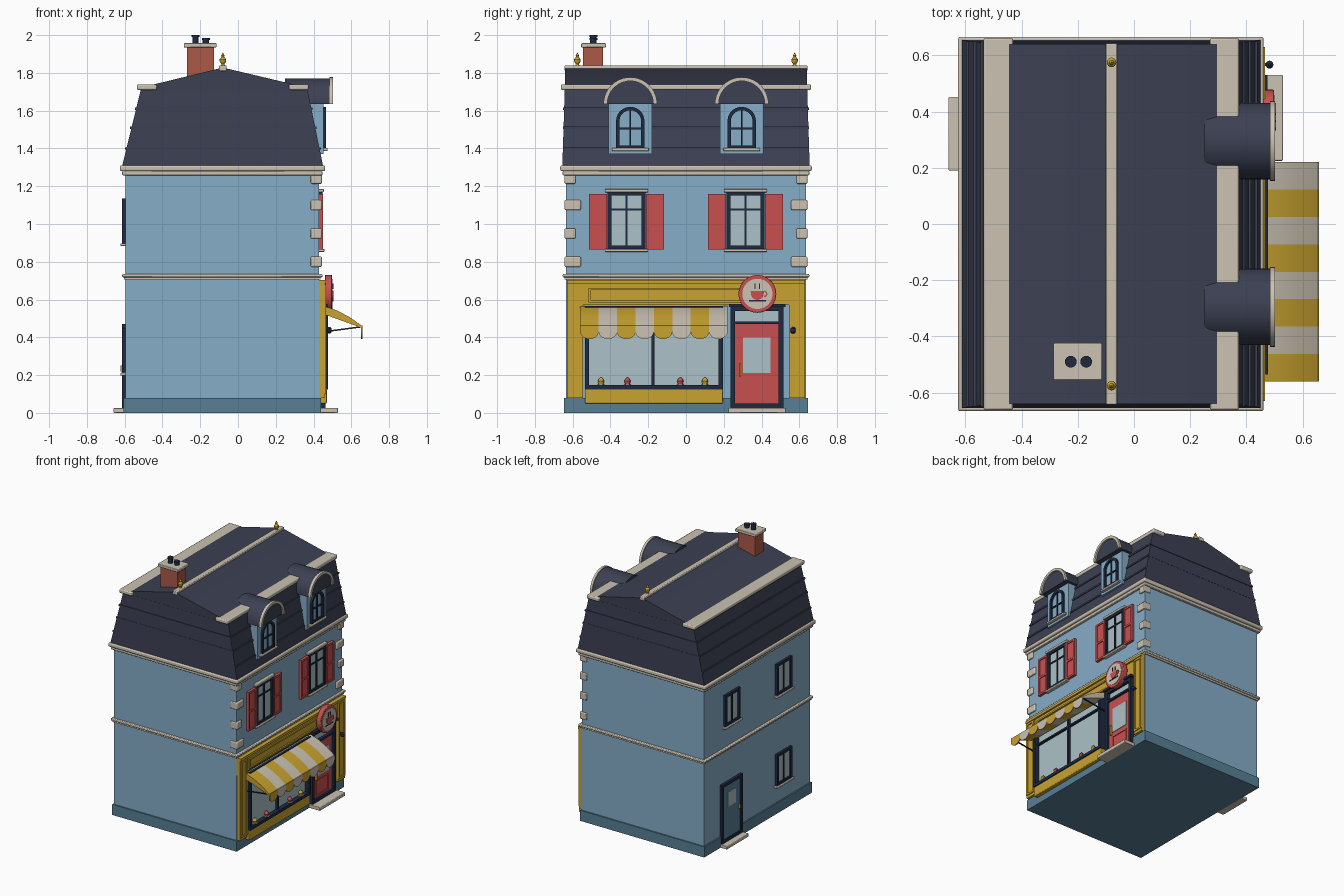
import bpy, bmesh
from math import pi, cos, sin, radians
from mathutils import Vector

cube = bpy.data.objects.get("Cube")
if cube:
    bpy.data.objects.remove(cube, do_unlink=True)


def material(name, rgb):
    lin = [((c / 255 + 0.055) / 1.055) ** 2.4 for c in rgb]
    m = bpy.data.materials.new(name)
    m.use_nodes = True
    m.diffuse_color = (*lin, 1)
    node = next(n for n in m.node_tree.nodes if n.type == "BSDF_PRINCIPLED")
    node.inputs["Base Color"].default_value = (*lin, 1)
    node.inputs["Roughness"].default_value = 0.7
    return m


WALL = material("wall blue", (134, 173, 200))
PLINTH = material("plinth blue", (88, 128, 150))
CREAM = material("cream stone", (203, 194, 178))
SLATE = material("roof slate", (60, 64, 82))
NAVY = material("navy trim", (31, 42, 64))
YELLOW = material("shop yellow", (201, 163, 48))
RED = material("shutter red", (200, 80, 80))
GLASS = material("window glass", (172, 194, 200))
BRICK = material("chimney brick", (172, 88, 70))

FRONT, BACK, HALF = 0.43, -0.595, 0.635      # wall faces
parts = []


def finish(bm, name, mat, bevel=0):
    bmesh.ops.recalc_face_normals(bm, faces=bm.faces)
    me = bpy.data.meshes.new(name)
    bm.to_mesh(me)
    bm.free()
    me.materials.append(mat)
    ob = bpy.data.objects.new(name, me)
    bpy.context.collection.objects.link(ob)
    if bevel:
        mod = ob.modifiers.new("bevel", "BEVEL")
        mod.width, mod.segments = bevel, 2
    parts.append(ob)
    return ob


def prism(name, mat, pts, axis, a, b, bevel=0):
    """Extrude a profile: (y, z) along x, or (x, z) along y."""
    bm = bmesh.new()
    place = (lambda u, v: (a, u, v)) if axis == "x" else (lambda u, v: (u, a, v))
    face = bm.faces.new([bm.verts.new(place(u, v)) for u, v in pts])
    new = bmesh.ops.extrude_face_region(bm, geom=[face])["geom"]
    shift = Vector((b - a, 0, 0)) if axis == "x" else Vector((0, b - a, 0))
    bmesh.ops.translate(bm, vec=shift, verts=[g for g in new if isinstance(g, bmesh.types.BMVert)])
    return finish(bm, name, mat, bevel)


def box(name, mat, x, y, z, bevel=0):
    pts = [(y[0], z[0]), (y[1], z[0]), (y[1], z[1]), (y[0], z[1])]
    return prism(name, mat, pts, "x", x[0], x[1], bevel)


def panel(name, mat, yc, w, z0, z1, t, d=1, bevel=0):
    """Plate of width w standing t proud of the front (d=1) or back (d=-1) wall."""
    base = FRONT if d > 0 else BACK
    xs = sorted((base - 0.01 * d, base + t * d))
    return box(name, mat, xs, (yc - w / 2, yc + w / 2), (z0, z1), bevel)


def frame(name, mat, yc, w, z0, z1, b, t, d=1):
    for s in (-1, 1):
        panel(name + "_side", mat, yc + s * (w - b) / 2, b, z0, z1, t, d)
    panel(name + "_bottom", mat, yc, w, z0, z0 + b, t, d)
    panel(name + "_top", mat, yc, w, z1 - b, z1, t, d)


def band(name, mat, grow, z0, z1, bevel=0):
    box(name, mat, (BACK - grow, FRONT + grow), (-HALF - grow, HALF + grow), (z0, z1), bevel)


def arc(yc, zc, r, a=0.0, b=pi, n=20):
    return [(yc + r * cos(a + (b - a) * i / n), zc + r * sin(a + (b - a) * i / n)) for i in range(n + 1)]


def lathe(name, mat, at, rings, n=16):
    """Turned part: rings are (radius, height) around a vertical axis."""
    bm = bmesh.new()
    loops = [[bm.verts.new((at[0] + r * cos(2 * pi * i / n), at[1] + r * sin(2 * pi * i / n), at[2] + h))
              for i in range(n)] for r, h in rings]
    for lo, hi in zip(loops, loops[1:]):
        for i in range(n):
            bm.faces.new((lo[i], lo[(i + 1) % n], hi[(i + 1) % n], hi[i]))
    bm.faces.new(loops[0])
    bm.faces.new(loops[-1])
    finish(bm, name, mat)


def window(yc, w, z0, z1, d=1, crossbar=True):
    panel("window_glass", GLASS, yc, w - 0.02, z0 + 0.01, z1 - 0.01, 0.006, d)
    frame("window_frame", NAVY, yc, w, z0, z1, 0.02, 0.018, d)
    panel("window_mullion", NAVY, yc, 0.012, z0, z1, 0.012, d)
    if crossbar:
        zb = z0 + 0.68 * (z1 - z0)
        panel("window_crossbar", NAVY, yc, w, zb, zb + 0.01, 0.012, d)
    panel("window_sill", CREAM, yc, w + 0.03, z0 - 0.012, z0 + 0.003, 0.028, d, 0.004)


# Walls, plinth, belt course and cornice
band("walls", WALL, 0, 0.02, 1.3)
band("plinth", PLINTH, 0.01, 0, 0.08)
band("belt_lower", CREAM, 0.008, 0.705, 0.72)
band("belt_upper", CREAM, 0.018, 0.718, 0.735, 0.005)
band("cornice_lower", CREAM, 0.018, 1.258, 1.28, 0.004)
band("cornice_upper", CREAM, 0.031, 1.28, 1.31, 0.008)

# Mansard: a box with its top ring pulled in
LOW, TOP = 1.3, 1.71
mansard = box("mansard", SLATE, (-0.615, 0.452), (-0.655, 0.655), (LOW, TOP))
for v in mansard.data.vertices:
    if v.co.z > 1.5:
        v.co.x = -0.515 if v.co.x < 0 else 0.368
        v.co.y *= 0.98
for z in (1.4, 1.51, 1.61):
    k = (z - LOW) / (TOP - LOW)
    box("slate_course", SLATE, (-0.622 + 0.1 * k, 0.459 - 0.084 * k), (-0.65, 0.65), (z - 0.006, z + 0.006))
prism("upper_roof", SLATE, [(-0.515, 1.7), (0.368, 1.7), (0.368, 1.722), (-0.08, 1.828), (-0.515, 1.722)],
      "y", -0.641, 0.641)
for x0, x1 in ((-0.535, -0.43), (0.27, 0.373)):
    box("eave_trim", CREAM, (x0, x1), (-0.662, 0.662), (1.71, 1.739), 0.007)
box("ridge_cap", CREAM, (-0.1, -0.06), (-0.643, 0.643), (1.81, 1.84), 0.005)
for y in (-0.575, 0.575):
    lathe("finial", YELLOW, (-0.08, y, 1.835),
          [(0.012, 0), (0.008, 0.012), (0.017, 0.025), (0.017, 0.037), (0.007, 0.05), (0.009, 0.056), (0.001, 0.072)])

# Chimney
box("chimney", BRICK, (-0.27, -0.128), (-0.545, -0.44), (1.72, 1.94))
box("chimney_cap", CREAM, (-0.287, -0.114), (-0.555, -0.424), (1.935, 1.957), 0.004)
for x, h in ((-0.225, 0.05), (-0.17, 0.035)):
    lathe("chimney_pot", NAVY, (x, -0.49, 1.95), [(0.017, 0), (0.017, h - 0.01), (0.021, h - 0.01), (0.021, h)])

# Dormers and first floor windows
for s in (-1, 1):
    y = 0.295 * s
    box("dormer", WALL, (0.3, 0.452), (y - 0.115, y + 0.115), (1.37, 1.65))
    prism("dormer_hood", SLATE, arc(y, 1.635, 0.136), "x", 0.25, 0.49)
    prism("dormer_hood_rim", CREAM, arc(y, 1.635, 0.142) + arc(y, 1.635, 0.122, pi, 0), "x", 0.484, 0.502)
    outer, inner = arc(y, 1.545, 0.075), arc(y, 1.545, 0.057, pi, 0)
    z0 = 1.4
    prism("dormer_window_frame", NAVY, [(y + 0.075, z0)] + outer + [(y - 0.075, z0), (y - 0.057, z0)]
          + inner + [(y + 0.057, z0)], "x", 0.44, 0.466)
    box("dormer_window_mullion", NAVY, (0.44, 0.46), (y - 0.005, y + 0.005), (z0, 1.61))
    box("dormer_window_crossbar", NAVY, (0.44, 0.46), (y - 0.07, y + 0.07), (1.5, 1.51))
    box("dormer_window_rail", NAVY, (0.44, 0.464), (y - 0.075, y + 0.075), (z0, z0 + 0.016))
    box("dormer_sill", CREAM, (0.44, 0.475), (y - 0.098, y + 0.098), (1.387, 1.402), 0.004)

    y = 0.315 * s
    window(y, 0.2, 0.865, 1.17)
    panel("window_lintel", CREAM, y, 0.23, 1.168, 1.186, 0.024, 1, 0.004)
    for side in (-1, 1):
        ys = y + side * 0.151
        panel("shutter", RED, ys, 0.094, 0.865, 1.16, 0.014)
        frame("shutter_frame", RED, ys, 0.094, 0.865, 1.16, 0.014, 0.02)
        panel("shutter_rail", RED, ys, 0.09, 1.0, 1.015, 0.02)

    # Corner quoins, long and short in turn
    for i, z in enumerate((0.8, 0.95, 1.1, 1.24)):
        ys = sorted((s * (0.585 - 0.028 * ((i + 1) % 2)), s * 0.643))
        box("quoin", CREAM, (0.385, 0.444), ys, (z - 0.027, min(z + 0.027, 1.262)), 0.006)

    # Shop pilasters
    panel("pilaster", YELLOW, s * 0.587, 0.084, 0.08, 0.7, 0.028)
    frame("pilaster_moulding", YELLOW, s * 0.587, 0.08, 0.1, 0.68, 0.014, 0.035)

# Shopfront
panel("fascia", YELLOW, 0, 1.26, 0.572, 0.7, 0.022)
panel("fascia_cap", YELLOW, 0, 1.26, 0.685, 0.704, 0.036)
frame("fascia_board", YELLOW, -0.06, 0.91, 0.585, 0.662, 0.012, 0.032)
panel("stall_riser", YELLOW, -0.17, 0.73, 0.05, 0.126, 0.04, 1, 0.005)
panel("shop_glass", GLASS, -0.17, 0.72, 0.13, 0.56, 0.012)
frame("shop_window_frame", NAVY, -0.17, 0.73, 0.125, 0.565, 0.022, 0.046)
panel("shop_mullion", NAVY, -0.175, 0.014, 0.13, 0.56, 0.03)
panel("shop_transom", NAVY, -0.17, 0.72, 0.46, 0.472, 0.03)
for y, mat in ((-0.45, YELLOW), (-0.31, RED), (-0.03, RED), (0.1, YELLOW)):
    lathe("window_cake", mat, (0.457, y, 0.146), [(0.011, 0), (0.017, 0.022), (0.012, 0.034), (0.003, 0.042)], 12)
    lathe("window_plate", CREAM, (0.457, y, 0.146), [(0.018, 0), (0.019, 0.005)], 12)

# Shop door
panel("door_lintel", NAVY, 0.378, 0.3, 0.56, 0.577, 0.045)
panel("door_transom_glass", GLASS, 0.375, 0.26, 0.48, 0.56, 0.01)
frame("door_frame", NAVY, 0.375, 0.28, 0.025, 0.565, 0.025, 0.032)
panel("door_head", NAVY, 0.375, 0.28, 0.47, 0.485, 0.032)
panel("door_leaf", RED, 0.375, 0.235, 0.03, 0.472, 0.016)
panel("door_glass", GLASS, 0.374, 0.146, 0.21, 0.4, 0.02)
frame("door_panel_moulding", RED, 0.374, 0.15, 0.06, 0.18, 0.01, 0.021)
panel("door_handle", YELLOW, 0.288, 0.008, 0.19, 0.265, 0.034)
box("door_step", CREAM, (0.42, 0.53), (0.225, 0.53), (0, 0.027), 0.004)

# Lamp on the pilaster
lathe("lamp", NAVY, (0.482, 0.567, 0.42), [(0.006, 0), (0.014, 0.008), (0.014, 0.026), (0.004, 0.036)])
panel("lamp_arm", NAVY, 0.567, 0.01, 0.44, 0.448, 0.05)

# Striped awning with a scalloped valance
W = 0.78 / 8
for i in range(8):
    y0, mat = -0.56 + i * W, (YELLOW, CREAM)[i % 2]
    prism("awning_stripe", mat, [(0.455, 0.566), (0.52, 0.544), (0.59, 0.508), (0.657, 0.46), (0.65, 0.452),
                                 (0.455, 0.522)], "y", y0, y0 + W)
    drop = [(y, 0.43 + (z - 0.43) * 0.8) for y, z in arc(y0 + W / 2, 0.43, W / 2, pi, 2 * pi, 12)]
    prism("awning_scallop", mat, drop + [(y0 + W, 0.462), (y0, 0.462)], "x", 0.652, 0.659)
for y in (-0.55, 0.21):
    prism("awning_rod", NAVY, [(0.43, 0.422), (0.655, 0.452), (0.655, 0.46), (0.43, 0.43)], "y", y - 0.004, y + 0.004)

# Round hanging sign with a cup
Y, Z = 0.378, 0.63
prism("sign_rim", RED, arc(Y, Z, 0.1, 0, 2 * pi, 40)[:-1], "x", 0.46, 0.498, 0.004)
prism("sign_face", CREAM, arc(Y, Z, 0.08, 0, 2 * pi, 40)[:-1], "x", 0.49, 0.501)
prism("sign_cup", RED, [(Y - 0.036, Z + 0.016)] + arc(Y, Z + 0.002, 0.034, pi, 2 * pi, 12)
      + [(Y + 0.036, Z + 0.016)], "x", 0.498, 0.506)
prism("sign_cup_handle", RED, arc(Y + 0.035, Z, 0.018, -pi / 2, pi / 2, 10) + arc(Y + 0.035, Z, 0.01, pi / 2, -pi / 2, 10),
      "x", 0.498, 0.506)
box("sign_saucer", NAVY, (0.498, 0.505), (Y - 0.045, Y + 0.045), (Z - 0.039, Z - 0.033))
for dy in (-0.012, 0.012):
    box("sign_steam", NAVY, (0.498, 0.505), (Y + dy - 0.003, Y + dy + 0.003), (Z + 0.026, Z + 0.055))

# Back wall
for y, z in ((0.31, 0.895), (-0.31, 0.895), (-0.31, 0.21)):
    window(y, 0.18, z, z + 0.24, -1, False)
panel("back_door", PLINTH, 0.32, 0.23, 0.025, 0.46, 0.012, -1)
frame("back_door_frame", NAVY, 0.32, 0.25, 0.025, 0.47, 0.022, 0.02, -1)
panel("back_door_glass", GLASS, 0.32, 0.1, 0.28, 0.39, 0.016, -1)
panel("back_door_handle", YELLOW, 0.235, 0.01, 0.22, 0.25, 0.026, -1)
box("back_step", CREAM, (-0.66, -0.585), (0.19, 0.452), (0, 0.025), 0.004)

# Smooth the curved parts, keep the edges sharp
bpy.ops.object.select_all(action="DESELECT")
for ob in parts:
    ob.select_set(True)
bpy.context.view_layer.objects.active = parts[0]
bpy.ops.object.shade_smooth_by_angle(angle=radians(35))
